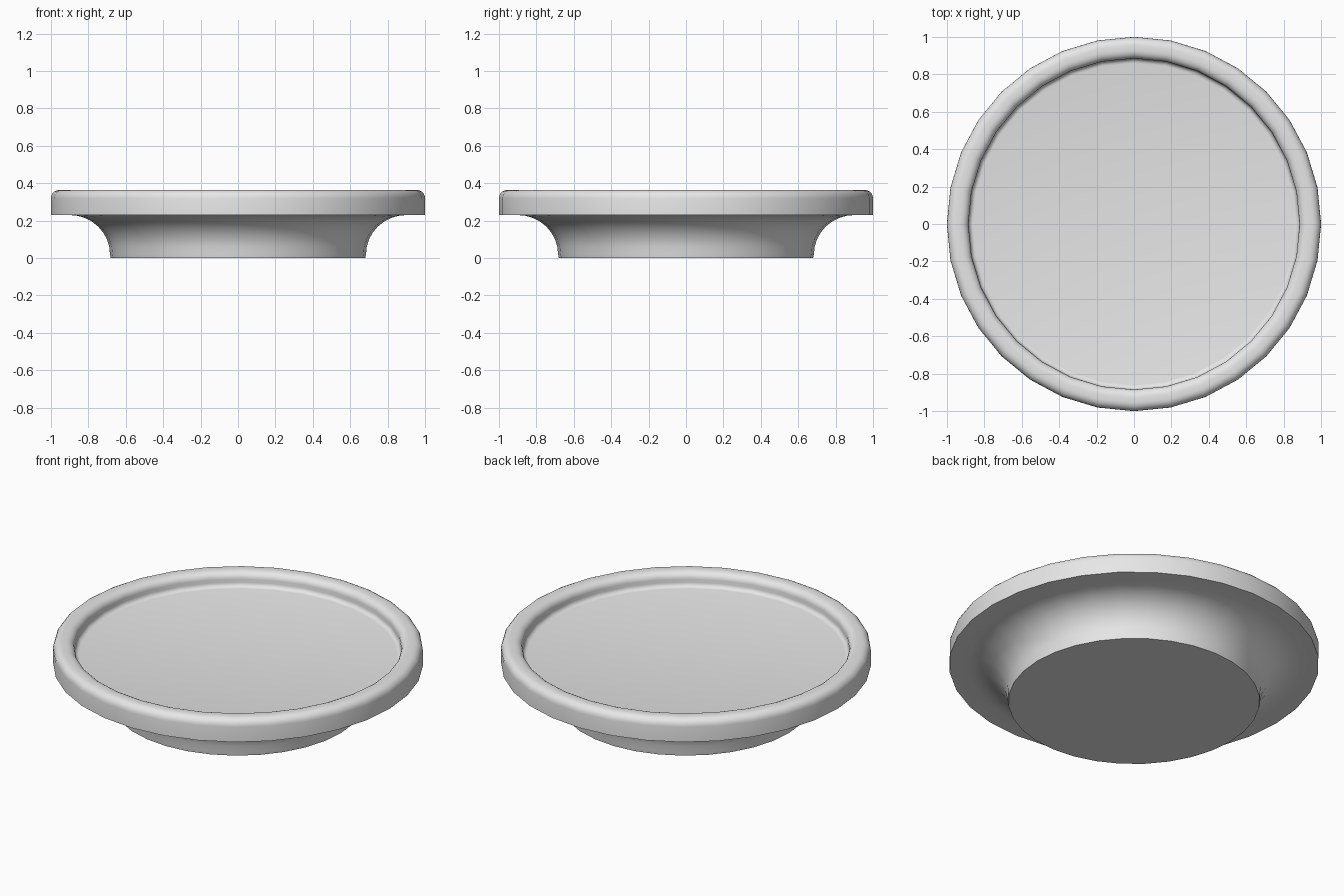
import bpy
import bmesh
import math

SIDES = 32

default_cube = bpy.data.objects.get("Cube")
if default_cube:
    bpy.data.objects.remove(default_cube, do_unlink=True)

# Plain grey material
grey = bpy.data.materials.new("light grey")
grey.use_nodes = True
colour = (0.8, 0.8, 0.8, 1)
grey.diffuse_color = colour
grey.node_tree.nodes["Principled BSDF"].inputs["Base Color"].default_value = colour


def arc(centre, radii, start, end, steps):
    """Points (radius, height) along an elliptical arc, angles in degrees."""
    points = []
    for i in range(steps + 1):
        a = math.radians(start + (end - start) * i / steps)
        points.append((centre[0] + radii[0] * math.cos(a),
                       centre[1] + radii[1] * math.sin(a)))
    return points


def lathe(name, profile):
    """Revolve a profile around z and close its two open ends with flat caps."""
    bm = bmesh.new()
    rings = []
    for radius, height in profile:
        ring = []
        for i in range(SIDES):
            a = math.tau * i / SIDES
            ring.append(bm.verts.new((radius * math.cos(a), radius * math.sin(a), height)))
        rings.append(ring)
    for low, high in zip(rings, rings[1:]):
        for i in range(SIDES):
            j = (i + 1) % SIDES
            bm.faces.new((low[i], low[j], high[j], high[i]))
    bm.faces.new(rings[0][::-1])
    bm.faces.new(rings[-1])
    bmesh.ops.recalc_face_normals(bm, faces=bm.faces)
    mesh = bpy.data.meshes.new(name)
    bm.to_mesh(mesh)
    bm.free()
    obj = bpy.data.objects.new(name, mesh)
    bpy.context.collection.objects.link(obj)
    mesh.materials.append(grey)
    bpy.ops.object.select_all(action="DESELECT")
    obj.select_set(True)
    bpy.context.view_layer.objects.active = obj
    bpy.ops.object.shade_smooth_by_angle(angle=math.radians(35))
    return obj


# Foot flaring outward, then the rim, then the recessed floor
foot = [(0.68, 0)] + arc((0.9, 0.02), (0.216, 0.21), 180, 90, 8)
outer_edge = [(1, 0.23)] + arc((0.955, 0.319), (0.045, 0.045), 0, 90, 5)
inner_lip = arc((0.93, 0.324), (0.045, 0.04), 90, 180, 5)
floor_fillet = arc((0.86, 0.305), (0.025, 0.025), 0, -90, 4)

lathe("dish", foot + outer_edge + inner_lip + floor_fillet)
